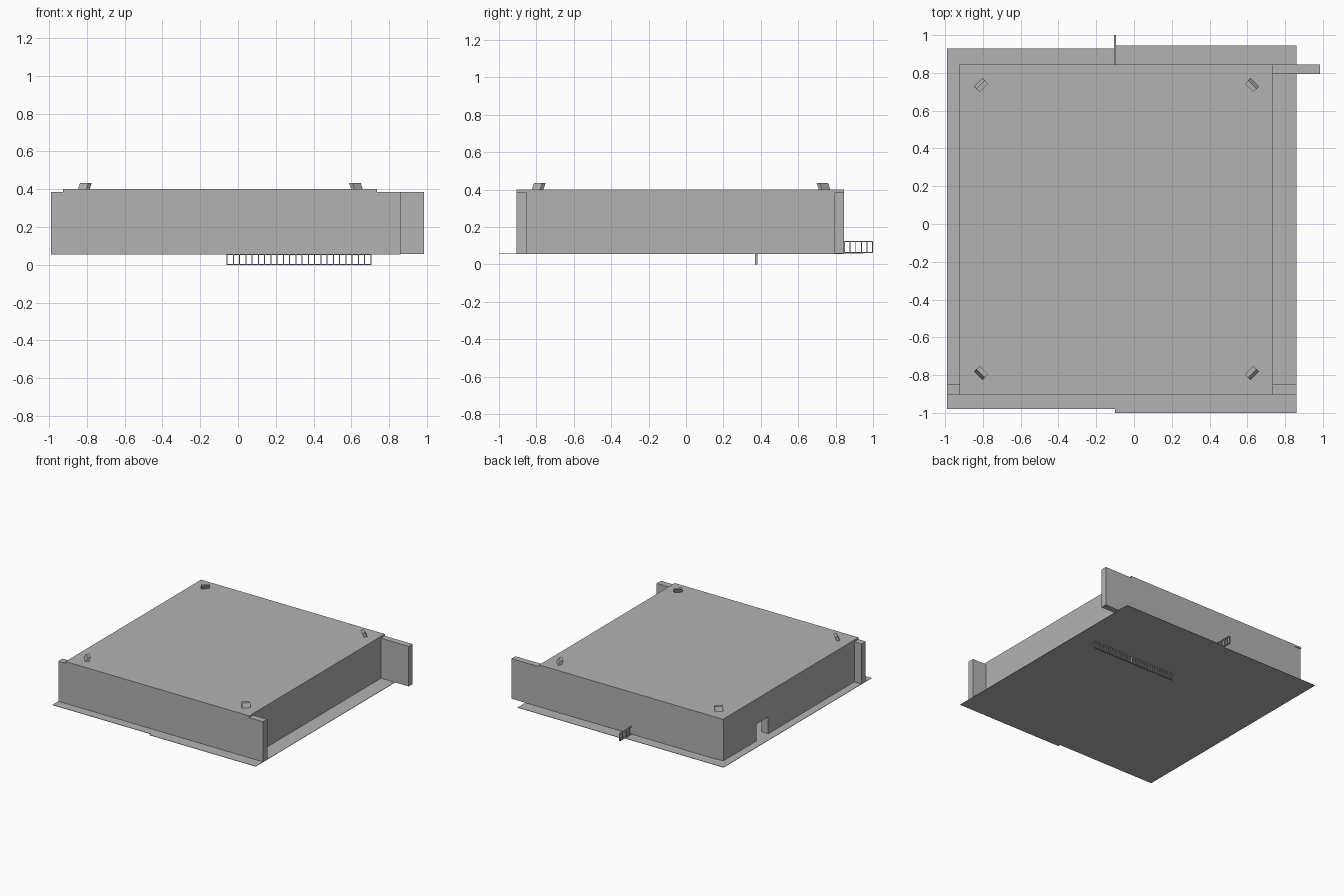
import bpy, bmesh
from mathutils import Vector, Matrix

cube = bpy.data.objects.get("Cube")
if cube:
    bpy.data.objects.remove(cube, do_unlink=True)

grey = bpy.data.materials.new("mid grey")
grey.use_nodes = True
grey.diffuse_color = (0.45, 0.45, 0.45, 1)
grey.node_tree.nodes["Principled BSDF"].inputs["Base Color"].default_value = grey.diffuse_color


def finish(bm, name):
    bmesh.ops.recalc_face_normals(bm, faces=bm.faces)
    mesh = bpy.data.meshes.new(name)
    bm.to_mesh(mesh)
    bm.free()
    mesh.materials.append(grey)
    obj = bpy.data.objects.new(name, mesh)
    bpy.context.collection.objects.link(obj)
    return obj


def add_box(bm, lo, hi):
    lo, hi = Vector(lo), Vector(hi)
    matrix = Matrix.Translation((lo + hi) / 2) @ Matrix.Diagonal((*(hi - lo), 1))
    return bmesh.ops.create_cube(bm, size=1, matrix=matrix)["verts"]


def box(name, lo, hi):
    bm = bmesh.new()
    add_box(bm, lo, hi)
    return finish(bm, name)


def prism(name, outline, direction):
    """Extrude a flat outline along a direction."""
    bm = bmesh.new()
    face = bm.faces.new([bm.verts.new(p) for p in outline])
    result = bmesh.ops.extrude_face_region(bm, geom=[face], use_keep_orig=True)
    moved = [v for v in result["geom"] if isinstance(v, bmesh.types.BMVert)]
    bmesh.ops.translate(bm, verts=moved, vec=direction)
    return finish(bm, name)


def ladder(name, start, axis, length, height, cells, rod=0.005, depth=0.012):
    """Thin open grille: two rails joined by upright rungs."""
    bm = bmesh.new()
    start, along = Vector(start), Vector(axis)
    across = Vector((along.y, along.x, 0)) * depth / 2
    up = Vector((0, 0, 1))
    for z in (0, height - rod):
        a = start + up * z
        add_box(bm, a - across, a + along * length + across + up * rod)
    for i in range(cells + 1):
        a = start + along * (length - rod) * i / cells
        add_box(bm, a - across, a + along * rod + across + up * height)
    return finish(bm, name)


FLOOR, RIM, TOP = 0.058, 0.385, 0.40

# Thin base sheet with a small step in its front and back edges
sheet = [(-0.99, -0.98), (-0.1, -0.98), (-0.1, -1), (0.86, -1),
         (0.86, 0.945), (-0.1, 0.945), (-0.1, 0.93), (-0.99, 0.93)]
prism("base_sheet", [(x, y, FLOOR - 0.003) for x, y in sheet], (0, 0, 0.003))

# Walls: front and back run past the sides
box("front_wall", (-0.99, -0.905, FLOOR), (0.86, -0.85, RIM))
box("back_wall", (-0.865, 0.795, FLOOR), (0.985, 0.845, RIM))
box("left_wall", (0.68, -0.85, FLOOR), (0.735, 0.795, RIM))

# Right wall with a doorway notch
notch = [(-0.85, FLOOR), (0.26, FLOOR), (0.26, 0.195), (0.41, 0.195),
         (0.41, FLOOR), (0.84, FLOOR), (0.84, RIM), (-0.85, RIM)]
prism("right_wall", [(-0.925, y, z) for y, z in notch], (0.06, 0, 0))

# Lid
box("lid", (-0.925, -0.905, RIM), (0.735, 0.845, TOP))

# Leaning corner blocks on the lid
for side, sx, x in (("left", 1, 0.624), ("right", -1, -0.81)):
    for end, sy, y in (("back", 1, 0.735), ("front", -1, -0.788)):
        centre = Vector((x, y, TOP))
        out = Vector((sx, sy, 0)).normalized()
        tangent = Vector((-out.y, out.x, 0))
        base = [centre + out * r + tangent * t
                for r, t in ((0.02, -0.031), (0.02, 0.031), (-0.005, 0.031), (-0.005, -0.031))]
        prism(f"{end}_{side}_block", base, Vector((0, 0, 0.034)) - out * 0.016)

# Open grilles under the base and at the back
ladder("under_grille", (-0.06, 0.375, 0), (1, 0, 0), 0.765, FLOOR - 0.002, 23)
ladder("back_grille", (-0.1, 0.845, 0.06), (0, 1, 0), 0.155, 0.065, 5)
